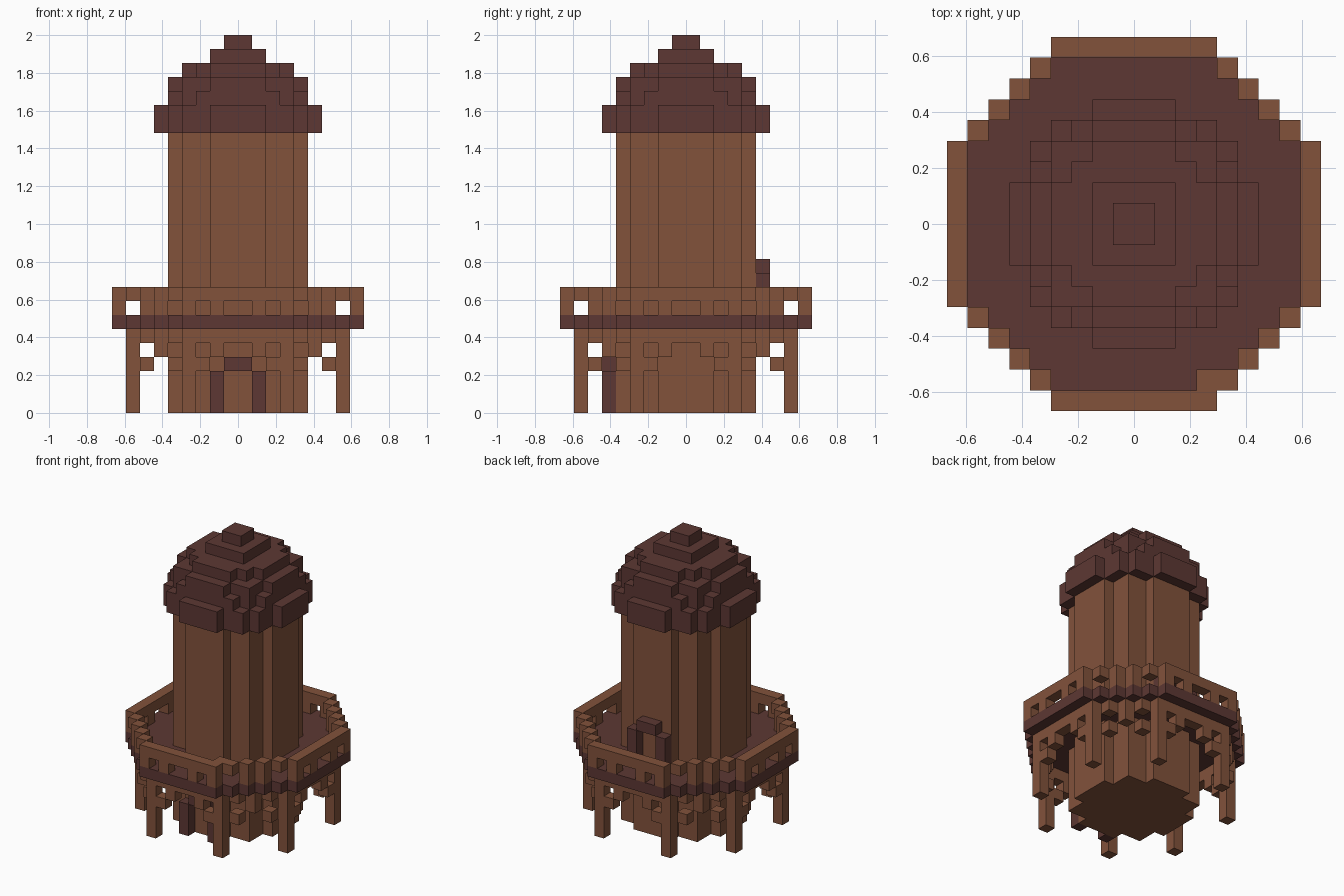
import bpy
import bmesh

cube = bpy.data.objects.get("Cube")
if cube:
    bpy.data.objects.remove(cube, do_unlink=True)

U = 2 / 27  # one block


def material(name, rgb):
    m = bpy.data.materials.new(name)
    m.use_nodes = True
    m.diffuse_color = (*rgb, 1)
    bsdf = m.node_tree.nodes["Principled BSDF"]
    bsdf.inputs["Base Color"].default_value = (*rgb, 1)
    bsdf.inputs["Roughness"].default_value = 0.9
    return m


BROWN = material("warm brown wood", (0.223, 0.085, 0.044))
DARK = material("dark red brown wood", (0.109, 0.039, 0.033))


def finish(name, bm, mat):
    bmesh.ops.scale(bm, vec=(U, U, U), verts=bm.verts)
    bmesh.ops.recalc_face_normals(bm, faces=bm.faces)
    mesh = bpy.data.meshes.new(name)
    bm.to_mesh(mesh)
    bm.free()
    mesh.materials.append(mat)
    ob = bpy.data.objects.new(name, mesh)
    bpy.context.collection.objects.link(ob)
    return ob


def blocks(name, boxes, mat):
    """One object from boxes (x0, x1, y0, y1, z0, z1), in blocks."""
    bm = bmesh.new()
    for x0, x1, y0, y1, z0, z1 in boxes:
        vs = bmesh.ops.create_cube(bm, size=1)["verts"]
        bmesh.ops.scale(bm, vec=(x1 - x0, y1 - y0, z1 - z0), verts=vs)
        bmesh.ops.translate(bm, verts=vs, vec=((x0 + x1) / 2, (y0 + y1) / 2, (z0 + z1) / 2))
    return finish(name, bm, mat)


def stepped_disc(name, rows, z0, z1, mat):
    """Blocky round prism; rows = half width of each row from the middle out."""
    quarter = []
    for i, w in enumerate(rows):
        if i == 0 or rows[i - 1] != w:
            quarter.append((w, i))
        if i == len(rows) - 1 or rows[i + 1] != w:
            quarter.append((w, i + 1))
    quarter = quarter[1:]  # drop the point on the axis
    right = [(x, -y) for x, y in reversed(quarter)] + quarter
    outline = right + [(-x, -y) for x, y in right]
    bm = bmesh.new()
    face = bm.faces.new([bm.verts.new((x, y, z0)) for x, y in outline])
    ext = bmesh.ops.extrude_face_region(bm, geom=[face], use_keep_orig=True)
    top = [g for g in ext["geom"] if isinstance(g, bmesh.types.BMVert)]
    bmesh.ops.translate(bm, verts=top, vec=(0, 0, z1 - z0))
    return finish(name, bm, mat)


def around(boxes):
    """Repeat boxes on all four sides by quarter turns."""
    out = []
    for x0, x1, y0, y1, z0, z1 in boxes:
        for _ in range(4):
            out.append((x0, x1, y0, y1, z0, z1))
            x0, x1, y0, y1 = -y1, -y0, x0, x1
    return out


def cell(x, y, z0, z1):
    return (x, x + 1, y, y + 1, z0, z1)


def pair(x, y, z0, z1):
    """A cell and its mirror across x = 0."""
    return [cell(x, y, z0, z1), cell(-x - 1, y, z0, z1)]


def pierced_band(name, r, z):
    """Ring with a solid top course and a lower course of posts and gaps."""
    parts = [(-4, 4, r, r + 1, z + 1, z + 2)]
    parts += pair(3, r, z, z + 1) + pair(1, r, z, z + 1)
    last = r - 5
    for k in range(last + 1):
        low = z + 1 if k in (0, last) else z
        parts.append(cell(r - 1 - k, 4 + k, low, z + 2))
    return blocks(name, around(parts), BROWN)


def doorway(name, y, z):
    blocks(name, pair(1, y, z, z + 3) + [(-1, 1, y, y + 1, z + 3, z + 4)], DARK)


# Tower shaft and gallery floor
stepped_disc("tower_shaft", [5, 5, 4, 4, 2], 0, 20, BROWN)
stepped_disc("gallery_floor", [9, 9, 9, 9, 8, 7, 6, 5, 4], 6, 7, DARK)

# Railing above the floor, skirt below it
pierced_band("gallery_railing", 8, 7)
blocks("railing_inner_block", [cell(3, -8, 8, 9)], BROWN)
pierced_band("gallery_skirt", 7, 4)

# Eight legs with small brackets beside them
blocks("support_legs", around(pair(3, 7, 0, 4)), BROWN)
blocks("leg_brackets", around(pair(2, 7, 3, 4) + pair(4, 6, 3, 4)), BROWN)

# Door frames: ground floor in front, gallery at the back
doorway("front_door_frame", -6, 0)
doorway("gallery_door_frame", 5, 7)

# Stepped dome roof
tiers = [
    ("eaves", [6, 6, 5, 5, 4, 2], 20, 22),
    ("lower", [5, 5, 5, 4, 3], 22, 23),
    ("middle", [5, 5, 4, 4, 2], 23, 24),
    ("upper", [4, 4, 3, 2], 24, 25),
    ("crown", [2, 2], 25, 26),
    ("finial", [1], 26, 27),
]
for label, rows, z0, z1 in tiers:
    stepped_disc("roof_" + label, rows, z0, z1, DARK)
